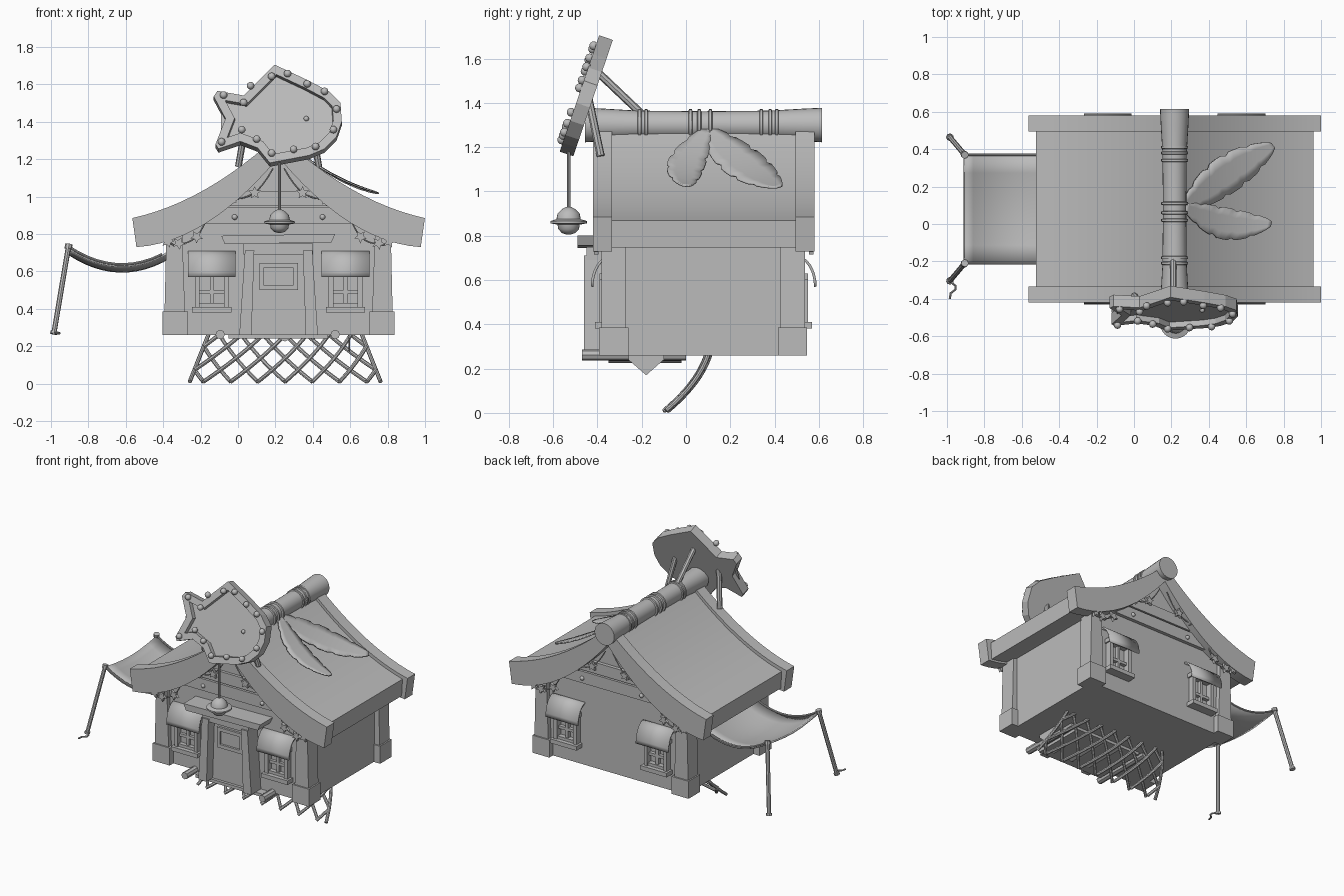
import bpy, bmesh, math
from mathutils import Vector

if "Cube" in bpy.data.objects:
    bpy.data.objects.remove(bpy.data.objects["Cube"])

mat = bpy.data.materials.new("plain grey")
mat.use_nodes = True
GREY = (0.5, 0.5, 0.5, 1)
mat.diffuse_color = GREY
mat.node_tree.nodes["Principled BSDF"].inputs["Base Color"].default_value = GREY

CX, CY = 0.217, 0.08          # centre of the house


def add(name, mesh, smooth=False):
    ob = bpy.data.objects.new(name, mesh)
    bpy.context.collection.objects.link(ob)
    mesh.materials.clear()
    mesh.materials.append(mat)
    if smooth:
        bpy.ops.object.select_all(action='DESELECT')
        ob.select_set(True)
        bpy.context.view_layer.objects.active = ob
        bpy.ops.object.shade_smooth_by_angle(angle=math.radians(40))
    return ob


def finish(name, bm, smooth=False):
    bmesh.ops.recalc_face_normals(bm, faces=bm.faces)
    me = bpy.data.meshes.new(name)
    bm.to_mesh(me)
    bm.free()
    return add(name, me, smooth)


def prism(name, pts, y0, y1, smooth=False):
    """Extrude an x-z outline from y0 to y1."""
    bm = bmesh.new()
    f = bm.faces.new([bm.verts.new((x, y0, z)) for x, z in pts])
    new = bmesh.ops.extrude_face_region(bm, geom=[f])["geom"]
    bmesh.ops.translate(bm, vec=(0, y1 - y0, 0), verts=[g for g in new if isinstance(g, bmesh.types.BMVert)])
    return finish(name, bm, smooth)


def box(name, x0, x1, y0, y1, z0, z1):
    return prism(name, [(x0, z0), (x1, z0), (x1, z1), (x0, z1)], min(y0, y1), max(y0, y1))


def tube(name, pts, r, smooth=True):
    cu = bpy.data.curves.new(name, 'CURVE')
    cu.dimensions, cu.bevel_depth, cu.bevel_resolution, cu.use_fill_caps = '3D', r, 2, True
    sp = cu.splines.new('POLY')
    sp.points.add(len(pts) - 1)
    for p, c in zip(sp.points, pts):
        p.co = (*c, 1)
    tmp = bpy.data.objects.new(name, cu)
    bpy.context.collection.objects.link(tmp)
    dg = bpy.context.evaluated_depsgraph_get()
    me = bpy.data.meshes.new_from_object(tmp.evaluated_get(dg))
    bpy.data.objects.remove(tmp)
    return add(name, me, smooth)


def lathe(name, prof, origin, along_y=False, n=24):
    """Spin (radius, height) pairs around z, or around y."""
    bm = bmesh.new()
    rings = []
    for r, h in prof:
        ring = []
        for i in range(n):
            a, b = r * math.cos(math.tau * i / n), r * math.sin(math.tau * i / n)
            ring.append(bm.verts.new(Vector(origin) + Vector((a, h, b) if along_y else (a, b, h))))
        rings.append(ring)
    for p, q in zip(rings, rings[1:]):
        for i in range(n):
            bm.faces.new((p[i], p[(i + 1) % n], q[(i + 1) % n], q[i]))
    bm.faces.new(rings[0])
    bm.faces.new(rings[-1])
    return finish(name, bm, True)


def ball(name, pos, r):
    bm = bmesh.new()
    bmesh.ops.create_uvsphere(bm, u_segments=12, v_segments=8, radius=r)
    bmesh.ops.translate(bm, vec=pos, verts=bm.verts)
    return finish(name, bm, True)


def sheet(name, fn, nu, nv, thick):
    """Thin grid surface from a function of (u, v) in 0..1."""
    bm = bmesh.new()
    g = [[bm.verts.new(fn(i / nu, j / nv)) for j in range(nv + 1)] for i in range(nu + 1)]
    for i in range(nu):
        for j in range(nv):
            bm.faces.new((g[i][j], g[i + 1][j], g[i + 1][j + 1], g[i][j + 1]))
    ob = finish(name, bm, True)
    ob.modifiers.new("thickness", 'SOLIDIFY').thickness = thick


# Roof curves, by distance u from the ridge
def roof_top(u):
    return 1.33 - 0.921 * u + 0.45 * u * u


def roof_under(u):
    return 1.21 - 1.2 * u + 0.747 * u * u


def roof_outline(top_end, under_end, inset, n=12):
    top = [(top_end * i / n, roof_top(abs(top_end * i / n)) - inset) for i in range(-n, n + 1)]
    low = [(under_end * i / n, roof_under(abs(under_end * i / n)) + inset * 0.6) for i in range(n, -n - 1, -1)]
    return [(CX + u, z) for u, z in top + low]


prism("roof_panel", roof_outline(0.742, 0.735, 0.025), -0.335, 0.495, True)
prism("front_roof_trim", roof_outline(0.782, 0.76, 0), -0.42, -0.335, True)
prism("back_roof_trim", roof_outline(0.782, 0.76, 0), 0.495, 0.58, True)

# Walls with gables
us = [0.57 * i / 8 for i in range(-8, 9)]
prism("walls", [(CX + 0.57, 0.26), (CX - 0.57, 0.26)] + [(CX + u, roof_under(abs(u)) + 0.04) for u in us], -0.35, 0.505)

# Corner posts and their bases
for sx in (-1, 1):
    for sy in (-1, 1):
        y0, y1 = sorted((CY + sy * 0.345, CY + sy * 0.462))
        prism("corner_post", [(CX + sx * u, z) for u, z in ((0.5, 0.37), (0.61, 0.37), (0.6, 0.8), (0.515, 0.8))], y0, y1 - 0.005)
        box("post_base", *sorted((CX + sx * 0.485, CX + sx * 0.62)), y0 - 0.01, y1 + 0.005, 0.26, 0.385)

# Ridge pole with rope wraps
lathe("ridge_pole", [(0.078, -0.535), (0.074, -0.45), (0.065, -0.3), (0.062, 0), (0.065, 0.3), (0.074, 0.45), (0.078, 0.535)], (CX, CY, 1.3), True)
for y in (-0.21, -0.18, 0.02, 0.06, 0.11, 0.34, 0.38, 0.41):
    lathe("rope_wrap", [(0.06, -0.01), (0.072, -0.006), (0.072, 0.006), (0.06, 0.01)], (CX, y, 1.3), True)

# Windows, awnings, gable boards and star garlands on both ends
STARS = [(0.128, 1.02), (0.25, 0.99), (0.37, 0.915), (0.438, 0.785), (0.534, 0.75), (0.593, 0.76)]
for s in (-1, 1):
    def yy(d):
        return CY + s * d
    for sx in (-1, 1):
        x = CX + sx * 0.358
        for x0, x1, z0, z1, d in ((-0.105, 0.105, 0.38, 0.41, 0.49), (-0.09, -0.065, 0.41, 0.62, 0.47),
                                  (0.065, 0.09, 0.41, 0.62, 0.47), (-0.065, 0.065, 0.41, 0.43, 0.46),
                                  (-0.01, 0.01, 0.43, 0.62, 0.45), (-0.065, 0.065, 0.48, 0.5, 0.45),
                                  (-0.1, 0.1, 0.6, 0.63, 0.47)):
            box("window_frame", x + x0, x + x1, yy(0.42), yy(d), z0, z1)
        arc = [(yy(0.42 + 0.09 * math.sin(a)), 0.57 + 0.14 * math.cos(a)) for a in [i * math.pi / 16 for i in range(9)]]
        sheet("window_awning", lambda u, v: (x + (u - 0.5) * 0.255, *arc[round(v * 8)]), 1, 8, 0.012)
        # Garland of stars
        path = [(CX + sx * u, yy(0.48), z) for u, z in [(0.03, 1.15)] + STARS]
        drooped = []
        for a, b in zip(path, path[1:]):
            drooped += [Vector(a).lerp(Vector(b), t / 4) - Vector((0, 0, 0.05 * t / 4 * (1 - t / 4))) for t in range(4)]
        tube("garland_string", drooped + [path[-1]], 0.004)
        for k, (u, z) in enumerate(STARS):
            ring = [(0.036 if i % 2 == 0 else 0.017, math.pi / 2 + i * math.pi / 5 + k * 0.2) for i in range(10)]
            y = yy(0.485)
            prism("star", [(CX + sx * u + r * math.cos(a), z + r * math.sin(a)) for r, a in ring], y - 0.01, y + 0.01)
        ball("gable_peg", (CX + sx * 0.235, yy(0.45), 0.89), 0.015)
    for z0, z1, w in ((0.855, 0.94, 0.42), (0.95, 1.03, 0.31)):
        prism("gable_board", [(CX - w, z0), (CX + w, z0), (CX + w - 0.1, z1), (CX - w + 0.1, z1)], *sorted((yy(0.42), yy(0.45))))

# Door with frame, window and canopy
prism("door", [(0.06, 0.26), (0.37, 0.26), (0.35, 0.7), (0.08, 0.7)], -0.39, -0.34)
for sx in (-1, 1):
    prism("door_post", [(CX + sx * u, z) for u, z in ((0.145, 0.26), (0.21, 0.26), (0.18, 0.71), (0.13, 0.71))], -0.46, -0.34)
box("door_header", 0.03, 0.4, -0.45, -0.34, 0.69, 0.75)
prism("door_canopy", [(-0.07, 0.745), (0.5, 0.755), (0.52, 0.8), (-0.09, 0.79)], -0.49, -0.34)
for x0, x1, z0, z1 in ((0.115, 0.32, 0.5, 0.525), (0.115, 0.32, 0.62, 0.645), (0.115, 0.14, 0.525, 0.62), (0.295, 0.32, 0.525, 0.62)):
    box("door_window_frame", x0, x1, -0.405, -0.38, z0, z1)


# Tilted fish sign: depth d goes back from the front face
def on_sign(x, z, d=0.0):
    return Vector((x, -0.567 + (z - 1.19) * 0.34 + d * 0.947, z - d * 0.322))


FISH = [(0.195, 1.705), (0.1, 1.61), (0.03, 1.54), (-0.11, 1.565), (-0.13, 1.535), (-0.067, 1.417), (-0.12, 1.28),
        (-0.105, 1.255), (0.013, 1.295), (0.105, 1.26), (0.17, 1.18), (0.38, 1.22), (0.463, 1.255), (0.527, 1.32),
        (0.555, 1.4), (0.548, 1.5), (0.49, 1.56), (0.377, 1.62)]
bm = bmesh.new()
front = bm.faces.new([bm.verts.new(on_sign(*p)) for p in FISH])
back = bmesh.ops.extrude_face_region(bm, geom=[front])["geom"]
bmesh.ops.translate(bm, vec=on_sign(0, 0, 0.065) - on_sign(0, 0), verts=[g for g in back if isinstance(g, bmesh.types.BMVert)])
bmesh.ops.recalc_face_normals(bm, faces=bm.faces)
front = min((f for f in bm.faces if len(f.verts) == len(FISH)), key=lambda f: f.calc_center_median().y)
bmesh.ops.inset_region(bm, faces=[front], thickness=0.045, use_even_offset=True)
bmesh.ops.inset_region(bm, faces=[front], thickness=0.003, depth=-0.03, use_even_offset=True)
finish("fish_sign", bm)
BULBS = [(0.18, 1.64), (0.265, 1.655), (0.37, 1.6), (0.463, 1.56), (0.527, 1.465), (0.51, 1.355), (0.415, 1.265),
         (0.297, 1.25), (0.18, 1.23), (0.1, 1.305), (0.02, 1.355), (-0.088, 1.29), (-0.077, 1.54), (0.03, 1.5), (0.067, 1.59)]
for x, z in BULBS:
    ball("sign_bulb", on_sign(x, z, -0.008), 0.02)
ball("fish_eye", on_sign(0.365, 1.425, 0.028), 0.014)

# Sign struts
tube("sign_top_strut", [(0.21, -0.4, 1.54), (0.21, -0.2, 1.35)], 0.018)
for sx in (-1, 1):
    tube("sign_side_strut", [(CX + sx * 0.17, -0.44, 1.42), (CX + sx * 0.215, -0.385, 1.16)], 0.018)

# Hanging lamp
tube("lamp_cord", [(0.222, -0.53, 1.22), (0.222, -0.53, 0.9)], 0.008)
lathe("lamp", [(0.012, 0.93), (0.03, 0.92), (0.05, 0.9), (0.055, 0.875), (0.083, 0.866), (0.083, 0.856), (0.05, 0.85),
               (0.047, 0.83), (0.03, 0.812), (0.008, 0.805)], (0.222, -0.53, 0))

# Big leaves lying on the roof
for tip, bend, half in (((0.745, 0.42), 0.015, 0.1), ((0.735, 0.0), -0.045, 0.085)):
    base = Vector((0.275, 0.09))
    run = Vector(tip) - base
    side = Vector((-run.y, run.x)).normalized()

    def leaf(t, v):
        w = half * math.sin(math.pi * min(1, t * 0.93 + 0.04)) ** 0.7 * (0.86 if round(t * 24) % 5 == 4 else 1)
        p = base + run * t + side * (w * (2 * v - 1) + bend * math.sin(math.pi * t))
        return (p.x, p.y, roof_top(p.x - CX) + 0.005 + 0.05 * t * t)
    sheet("roof_leaf", leaf, 24, 4, 0.008)

# Side shade cloth with leaning poles and tie ropes
sheet("shade_cloth", lambda u, v: (-0.905 + 0.545 * u, -0.21 + 0.58 * v,
      0.635 + 1.17 * (-0.285 + 0.545 * u) ** 2 - 0.03 * math.sin(math.pi * v)), 12, 6, 0.012)
for s in (-1, 1):
    top, foot = Vector((-0.905, CY + s * 0.29, 0.74)), Vector((-0.985, CY + s * 0.385, 0.265))
    tube("shade_pole", [foot, top], 0.014)
    tube("pole_collar", [top.lerp(foot, 0.04), top.lerp(foot, -0.01)], 0.02)
    tube("pole_foot", [foot, foot.lerp(top, 0.03)], 0.02)
    tube("shade_edge_rope", [(-0.905 + 0.05 * i, CY + s * 0.29, 0.637 + 1.17 * (-0.285 + 0.05 * i) ** 2) for i in range(11)], 0.007)
tube("tie_rope", [(-0.985, -0.305, 0.275), (-0.955, -0.33, 0.27), (-0.955, -0.35, 0.268), (-0.98, -0.37, 0.268), (-0.985, -0.4, 0.266)], 0.006)

# Under-floor logs and platform
for x, r in ((-0.095, 0.025), (0.52, 0.025)):
    tube("floor_log", [(x, -0.47, 0.262), (x, 0.0, 0.262)], r)
for x, r in ((0.1, 0.035), (0.25, 0.045), (0.4, 0.035)):
    tube("under_log", [(x, -0.35, 0.27), (x, -0.02, 0.27)], r)
box("under_platform", -0.05, 0.48, -0.41, -0.01, 0.24, 0.262)
bm = bmesh.new()
bm.faces.new([bm.verts.new(p) for p in ((0.6, -0.26, 0.262), (0.6, -0.26, 0.24), (0.6, -0.18, 0.17), (0.6, -0.1, 0.24), (0.6, -0.1, 0.262))])
finish("hanging_plate", bm).modifiers.new("thickness", 'SOLIDIFY').thickness = 0.01


# Curved hanging lattice
def lattice_point(f, t, dy):
    return (CX + 0.035 + (f - 0.5) * (0.82 + 0.2 * t), 0.1 + dy - 0.08 * t - 0.11 * t * t, 0.262 - 0.252 * t)


for way in (-1, 1):
    for k in range(-2, 9):
        pts = []
        for i in range(13):
            f = (k + 0.5 + way * 2 * (i / 12 - 0.5)) / 7
            if 0 <= f <= 1:
                pts.append(lattice_point(f, i / 12, way * 0.008))
        if len(pts) > 1:
            tube("lattice_strip", pts, 0.011)
for f in (0, 1):
    tube("lattice_edge", [lattice_point(f, i / 8, 0) for i in range(9)], 0.011)
